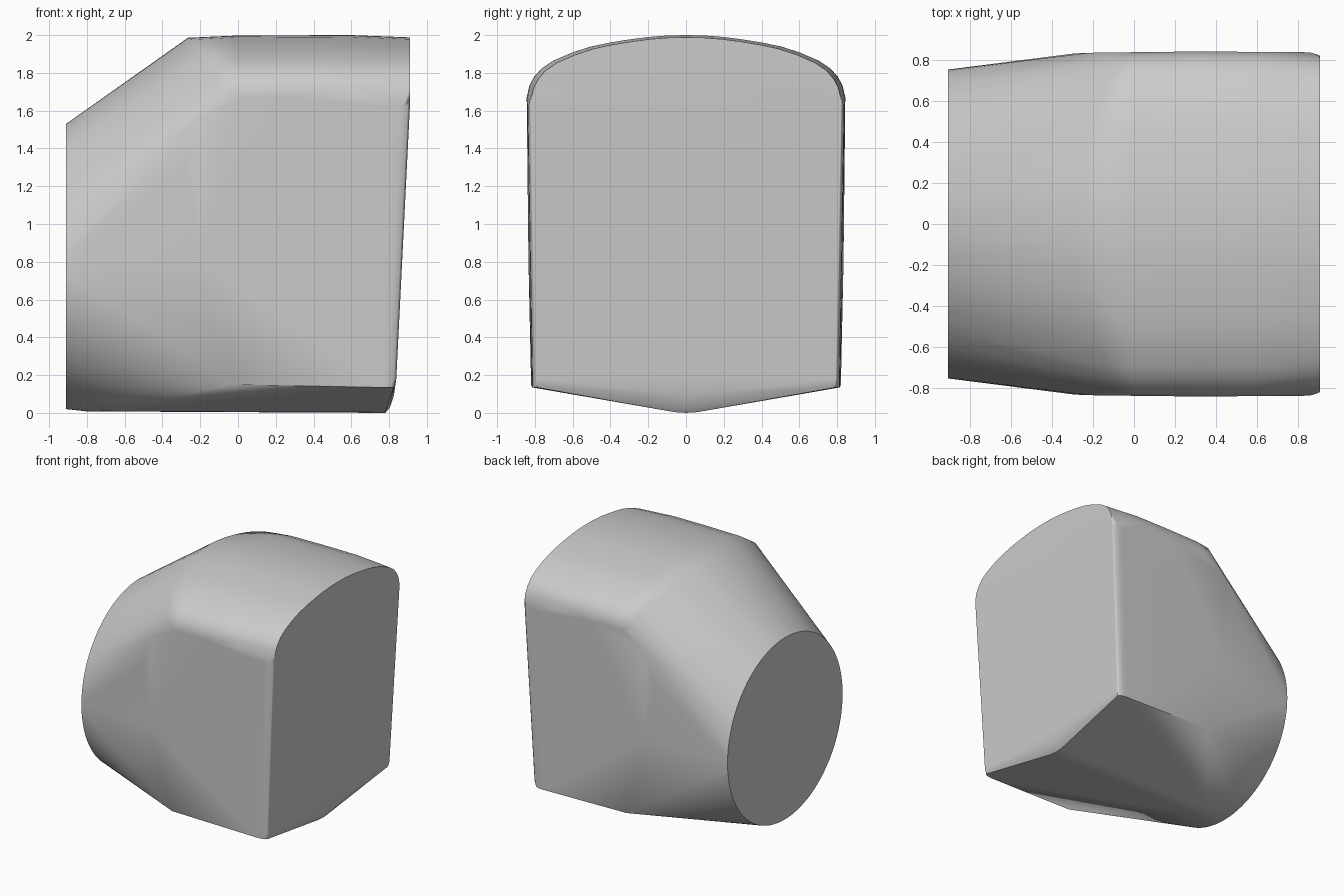
import bpy, bmesh, math

if "Cube" in bpy.data.objects:
    bpy.data.objects.remove(bpy.data.objects["Cube"])

bm = bmesh.new()


def pair(x, y, z):
    """Add a point and its mirror image across y = 0."""
    for s in ((1, -1) if y else (1,)):
        bm.verts.new((x, s * y, z))


# Round flat end on the left
N = 96
for i in range(N):
    a = 2 * math.pi * i / N
    bm.verts.new((-0.91, 0.755 * math.cos(a), 0.775 + 0.755 * math.sin(a)))

# Domed top: one arch section repeated along x, its left edge curving back
arch = [(0, 2), (.1, 1.998), (.2, 1.99), (.3, 1.977), (.4, 1.961), (.5, 1.94),
        (.6, 1.908), (.7, 1.865), (.76, 1.825), (.8, 1.78), (.825, 1.735), (.84, 1.67)]
for y, z in arch:
    pair(-0.265 + 0.17 * (y / 0.8) ** 2, y * 0.992, z - 0.014)
    for x, sy, dz in ((0.0, 1, 0.002), (0.3, 1.004, 0), (0.6, 1.002, 0), (0.91, 0.977, 0.012)):
        pair(x, y * sy, z - dz)

# Side walls: left edge, then rounded right corner
for x, y, z in ((-0.22, .837, 1.55), (-0.29, .834, 1.3), (-0.2, .834, 0.8), (-0.03, .82, 0.15)):
    pair(x, y, z)
for x, y in ((0, 0), (-0.012, .012), (-0.04, .022), (-0.08, .025)):
    pair(0.91 + x, 0.815 + y, 1.62)
    pair(0.838 + x, 0.79 + y, 0.18)
    pair(0.825 + x, 0.79 + y, 0.135)

# Shallow keel underneath, rounded up to the right face
for x, y, z in ((-0.8, 0, .008), (0.78, 0, 0), (-0.7, .06, .009), (0.78, .06, .004),
                (0.805, 0, .03), (0.825, 0, .09), (0.838, 0, .18)):
    pair(x, y, z)

# Wrap everything in one convex skin
res = bmesh.ops.convex_hull(bm, input=bm.verts[:])
loose = [v for v in bm.verts if not v.link_faces]
bmesh.ops.delete(bm, geom=loose, context='VERTS')
bmesh.ops.dissolve_limit(bm, angle_limit=math.radians(0.5), verts=bm.verts[:], edges=bm.edges[:])
bmesh.ops.recalc_face_normals(bm, faces=bm.faces[:])

mesh = bpy.data.meshes.new("rounded_block_body")
bm.to_mesh(mesh)
bm.free()
body = bpy.data.objects.new("rounded_block_body", mesh)
bpy.context.collection.objects.link(body)
bpy.context.view_layer.objects.active = body
body.select_set(True)
bpy.ops.object.shade_smooth_by_angle(angle=math.radians(40))
wn = body.modifiers.new("face_weighted_shading", 'WEIGHTED_NORMAL')
wn.keep_sharp = True
